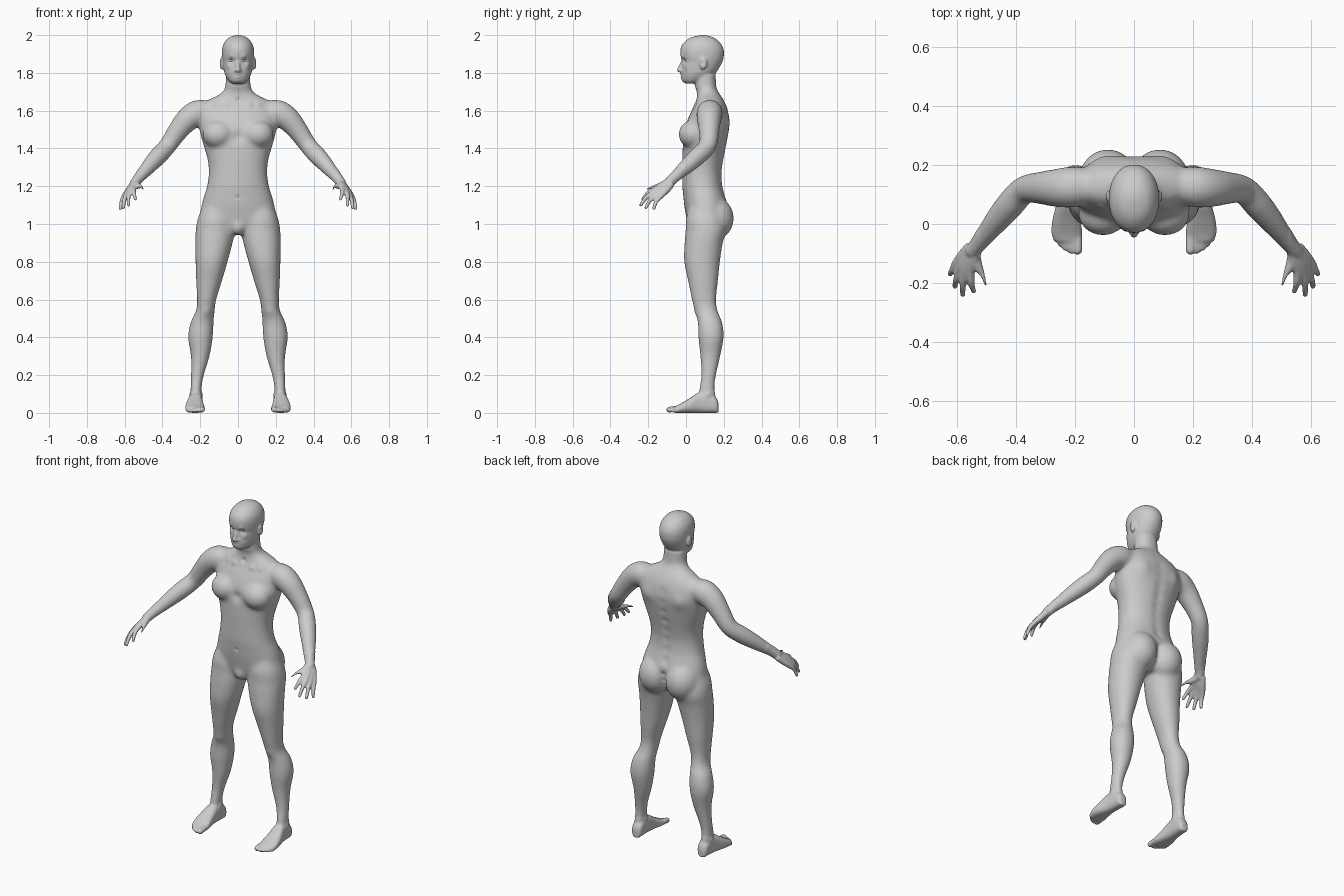
import bpy, bmesh, math
from mathutils import Vector, Matrix, kdtree

bm = bmesh.new()
SEG = 32


def dense(rows, k=5):
    """Catmull-Rom interpolation of a list of number tuples."""
    out = []
    for i in range(len(rows) - 1):
        a, b, c, d = (rows[max(i - 1, 0)], rows[i], rows[i + 1], rows[min(i + 2, len(rows) - 1)])
        for j in range(k):
            t = j / k
            out.append([0.5 * (2 * q + (r - p) * t + (2 * p - 5 * q + 4 * r - s) * t * t
                               + (3 * q - p - 3 * r + s) * t ** 3)
                        for p, q, r, s in zip(a, b, c, d)])
    return out + [list(rows[-1])]


def oval(power=2.2):
    pts = []
    for i in range(SEG):
        c, s = math.cos(2 * math.pi * i / SEG), math.sin(2 * math.pi * i / SEG)
        pts.append((math.copysign(abs(c) ** (2 / power), c), math.copysign(abs(s) ** (2 / power), s)))
    return pts


def loft(rings, sides):
    for side in sides:
        loops = [[bm.verts.new((p[0] * side, p[1], p[2])) for p in ring] for ring in rings]
        for a, b in zip(loops, loops[1:]):
            for i in range(SEG):
                j = (i + 1) % SEG
                bm.faces.new((a[i], a[j], b[j], b[i]))
        bm.faces.new(loops[0])
        bm.faces.new(loops[-1])


def stack(rows, sides=(1,), power=2.2):
    """Horizontal sections: z, centre x, half width, front y, back y."""
    loft([[(xc + rx * u, (yf + yb) / 2 + (yb - yf) / 2 * v, z) for u, v in oval(power)]
          for z, xc, rx, yf, yb in dense(rows)], sides)


def ball(c, r, sides=(1, -1)):
    for s in sides:
        bmesh.ops.create_uvsphere(bm, u_segments=24, v_segments=16, radius=1,
                                  matrix=Matrix.Translation((c[0] * s, c[1], c[2])) @ Matrix.Diagonal((*r, 1)))


def tube(rows, sides=(1, -1)):
    """Round limb through points x, y, z, radius, with a rounded end."""
    pts = dense(rows)
    rings = []
    for i, p in enumerate(pts):
        d = Vector(pts[min(i + 1, len(pts) - 1)][:3]) - Vector(pts[max(i - 1, 0)][:3])
        u = d.cross(Vector((0.3, 1, 0.1))).normalized()
        v = d.cross(u).normalized()
        rings.append([Vector(p[:3]) + p[3] * (u * a + v * b) for a, b in oval(2)])
    loft(rings, sides)
    ball(rows[-1][:3], [rows[-1][3]] * 3, sides)


# trunk and neck
stack([(.945, 0, .06, .03, .16), (.99, 0, .15, .01, .195), (1.04, 0, .198, 0, .212),
       (1.1, 0, .193, -.01, .22), (1.15, 0, .18, -.015, .208), (1.2, 0, .164, -.02, .195),
       (1.27, 0, .155, -.02, .19), (1.34, 0, .161, -.02, .2), (1.4, 0, .178, -.018, .212),
       (1.47, 0, .198, -.015, .225), (1.53, 0, .208, 0, .232), (1.58, 0, .208, .02, .228),
       (1.62, 0, .195, .04, .217), (1.655, 0, .16, .053, .2), (1.68, 0, .11, .058, .185),
       (1.70, 0, .082, .057, .17), (1.73, 0, .067, .048, .16), (1.79, 0, .064, .042, .157)])
# chest, buttocks, groin
ball((.105, .035, 1.475), (.085, .075, .075))
ball((.088, .15, 1.03), (.1, .104, .115))
ball((0, .035, .985), (.035, .04, .045), (1,))

# head
stack([(1.743, 0, .028, 0, .05), (1.755, 0, .046, -.016, .09), (1.775, 0, .061, -.022, .13),
       (1.80, 0, .072, -.024, .158), (1.83, 0, .078, -.022, .178), (1.86, 0, .082, -.02, .193),
       (1.885, 0, .085, -.028, .2), (1.92, 0, .085, -.03, .2), (1.95, 0, .078, -.02, .188),
       (1.975, 0, .062, .005, .166), (1.99, 0, .043, .034, .14), (2.0, 0, .015, .075, .105)], power=2.1)
# nose and ears
tube([(0, -.012, 1.875, .008), (0, -.026, 1.84, .010), (0, -.035, 1.815, .013)], (1,))
ball((.012, -.024, 1.811), (.009, .012, .008))
ball((.086, .092, 1.85), (.012, .02, .033))

# legs
stack([(1.1, .115, .07, .02, .18), (1.03, .118, .095, 0, .2), (.97, .12, .104, -.002, .213),
       (.9, .127, .099, -.008, .195), (.8, .14, .085, -.01, .18), (.7, .153, .069, .01, .17),
       (.6, .166, .051, .03, .16), (.54, .173, .05, .046, .168), (.48, .19, .061, .062, .192),
       (.4, .199, .066, .065, .2), (.3, .2, .05, .075, .182), (.2, .215, .035, .08, .16),
       (.13, .222, .03, .07, .152), (.06, .222, .03, .07, .16)], (1, -1), 2.1)
# feet: sections from heel to ball
foot = dense([(.172, .205, .235, .05), (.16, .19, .25, .08), (.12, .187, .255, .108), (.07, .187, .262, .108),
              (.02, .182, .275, .078), (-.03, .175, .28, .048), (-.06, .18, .268, .034)])
loft([[((a + b) / 2 + (b - a) / 2 * u, y, h / 2 * (1 + v)) for u, v in oval(2.6)]
      for y, a, b, h in foot], (1, -1))
# toes
for x, y, r in [(.191, -.089, .016), (.214, -.09, .0115), (.232, -.081, .011), (.249, -.068, .0105),
                (.265, -.05, .0105)]:
    tube([(x, y + .06, .022, r), (x, y + .025, .02, r), (x, y, .001 + r, r)])

# arms
tube([(.15, .13, 1.59, .06), (.21, .125, 1.588, .07), (.265, .122, 1.555, .065), (.32, .122, 1.49, .055),
      (.372, .115, 1.415, .048), (.42, .065, 1.362, .049), (.47, .005, 1.307, .042),
      (.52, -.06, 1.248, .031), (.545, -.09, 1.218, .027)])
# fingers, whose roots form the palm
wrist, mid = Vector((.545, -.085, 1.218)), Vector((.578, -.15, 1.167))
for knuckle, tip in [((.553, -.16, 1.187), (.543, -.228, 1.132)), ((.573, -.164, 1.173), (.58, -.24, 1.1)),
                     ((.59, -.152, 1.158), (.607, -.212, 1.086)), ((.602, -.132, 1.148), (.623, -.17, 1.082))]:
    k, t = Vector(knuckle), Vector(tip)
    root = wrist + (k - mid) * .45
    bend = k.lerp(t, .5) + Vector((.003, -.006, .006))
    tube([(*root, .018), (*root.lerp(k, .5), .018), (*k, .0145), (*bend, .0115), (*t, .0092)])
# thumb
tube([(.542, -.09, 1.215, .02), (.528, -.135, 1.203, .018), (.512, -.175, 1.197, .0125), (.502, -.209, 1.183, .0095)])

# fuse all parts into one skin
bmesh.ops.recalc_face_normals(bm, faces=bm.faces[:])
mesh = bpy.data.meshes.new("body_parts")
bm.to_mesh(mesh)
bm.free()
body = bpy.data.objects.new("body", mesh)
bpy.context.collection.objects.link(body)
mod = body.modifiers.new("fuse", 'REMESH')
mod.mode = 'VOXEL'
mod.voxel_size = .0052
skin = bpy.data.meshes.new_from_object(body.evaluated_get(bpy.context.evaluated_depsgraph_get()))
body.modifiers.clear()
body.data = skin

bm = bmesh.new()
bm.from_mesh(skin)


def relax(verts, times):
    for _ in range(times):
        bmesh.ops.smooth_vert(bm, verts=verts, factor=.5, use_axis_x=True, use_axis_y=True, use_axis_z=True)


# blend the joints of trunk and limbs, keep hands, feet and face crisp
relax([v for v in bm.verts if .11 < v.co.z < 1.72 and abs(v.co.x) < .53], 35)
relax(bm.verts[:], 3)

# surface detail: x, y, z, radius, push in x, y, z (mirrored)
pushes = [(.035, -.01, 1.866, .012, 0, .013, 0), (.035, -.02, 1.888, .011, 0, -.004, 0),   # eye sockets, brows
          (.05, 0, 1.835, .014, .002, -.004, 0), (0, -.02, 1.76, .014, 0, -.005, 0),      # cheeks, chin
          (0, -.025, 1.794, .007, 0, -.008, 0), (.012, -.023, 1.793, .006, 0, -.004, 0),  # upper lip
          (0, -.024, 1.777, .007, 0, -.007, 0), (.012, -.021, 1.778, .006, 0, -.004, 0),  # lower lip
          (.094, .085, 1.852, .01, -.006, 0, 0),                                          # ear hollow
          (0, -.02, 1.46, .03, 0, .012, 0), (0, -.02, 1.14, .01, 0, .008, 0),             # sternum, navel
          (.11, .05, 1.635, .016, 0, -.005, .003), (.06, .05, 1.63, .016, 0, -.006, 0),   # collar bones
          (0, .055, 1.655, .014, 0, .008, 0),                                             # throat notch
          (.11, .215, 1.53, .045, 0, .010, 0), (.165, .035, .53, .025, 0, -.006, 0),      # shoulder blades, knees
          (.25, .115, .095, .013, .006, 0, 0), (.19, .11, .1, .013, -.006, 0, 0)]         # ankles
pushes += [(0, .21, 1.15 + .06 * i, .028, 0, -.007, 0) for i in range(8)]                 # spine groove
pushes += [(0, .22, .96 + .035 * i, .018, 0, -.012, 0) for i in range(4)]                 # cleft
tree = kdtree.KDTree(len(bm.verts))
bm.verts.ensure_lookup_table()
for v in bm.verts:
    tree.insert(v.co, v.index)
tree.balance()
for x, y, z, r, dx, dy, dz in pushes:
    for s in ((1, -1) if x else (1,)):
        for _, i, d in tree.find_range((x * s, y, z), 2.6 * r):
            bm.verts[i].co += Vector((dx * s, dy, dz)) * math.exp(-(d / r) ** 2)
relax(bm.verts[:], 1)
for f in bm.faces:
    f.smooth = True
bm.to_mesh(skin)
bm.free()

# eyes
for name, s in (("left_eye", 1), ("right_eye", -1)):
    bm = bmesh.new()
    bmesh.ops.create_uvsphere(bm, u_segments=20, v_segments=12, radius=1,
                              matrix=Matrix.Translation((.035 * s, .009, 1.866)) @ Matrix.Diagonal((.016, .014, .010, 1)))
    for f in bm.faces:
        f.smooth = True
    eye = bpy.data.meshes.new(name)
    bm.to_mesh(eye)
    bm.free()
    bpy.context.collection.objects.link(bpy.data.objects.new(name, eye))
